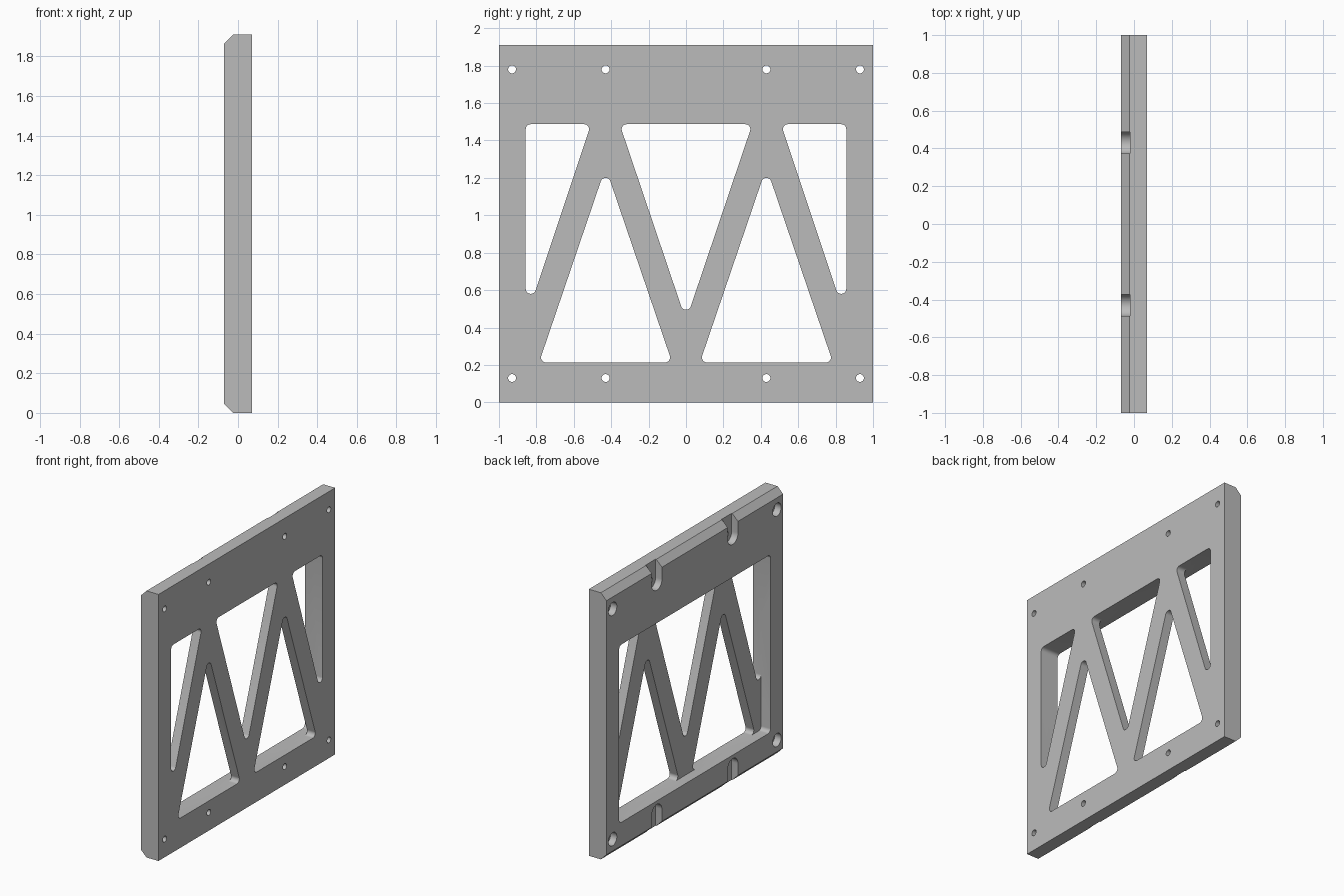
import bpy
import bmesh
from math import atan2, cos, pi, sin, tau
from mathutils import Vector

cube = bpy.data.objects.get("Cube")
if cube:
    bpy.data.objects.remove(cube, do_unlink=True)

HEIGHT = 1.91
HALF_THICK = 0.07
CHAMFER = 0.045
FILLET = 0.027
POCKET_FLOOR = 0.005
BORE_FLOOR = -0.02

grey = bpy.data.materials.new("plain grey")
grey.use_nodes = True
colour = (0.5, 0.5, 0.5, 1)
grey.diffuse_color = colour
grey.node_tree.nodes["Principled BSDF"].inputs["Base Color"].default_value = colour


def rounded(centres, radius, step=pi / 16):
    """Outline wrapped around equal circles, listed counter-clockwise."""
    pts = []
    n = len(centres)
    for i, (a, b) in enumerate(centres):
        p, q = centres[i - 1], centres[(i + 1) % n]
        start = atan2(b - p[1], a - p[0]) - pi / 2
        end = atan2(q[1] - b, q[0] - a) - pi / 2
        turn = tau if n == 1 else (end - start) % tau
        count = max(2, round(turn / step))
        for k in range(count if n == 1 else count + 1):
            t = start + turn * k / count
            pts.append((a + radius * cos(t), b + radius * sin(t)))
    return pts


def prism(name, points, depth):
    """Extrude a closed loop of points along a vector."""
    bm = bmesh.new()
    face = bm.faces.new([bm.verts.new(p) for p in points])
    out = bmesh.ops.extrude_face_region(bm, geom=[face])
    moved = [v for v in out["geom"] if isinstance(v, bmesh.types.BMVert)]
    bmesh.ops.translate(bm, verts=moved, vec=Vector(depth))
    bmesh.ops.recalc_face_normals(bm, faces=bm.faces)
    mesh = bpy.data.meshes.new(name)
    bm.to_mesh(mesh)
    bm.free()
    mesh.materials.append(grey)
    obj = bpy.data.objects.new(name, mesh)
    bpy.context.collection.objects.link(obj)
    return obj


def cut(target, centres, radius, x0, x1):
    """Remove a rounded shape from the panel between two depths."""
    outline = rounded(centres, radius)
    cutter = prism("cutter", [(x0, y, z) for y, z in outline], (x1 - x0, 0, 0))
    cutter.hide_render = True
    mod = target.modifiers.new("cut", 'BOOLEAN')
    mod.operation = 'DIFFERENCE'
    mod.solver = 'EXACT'
    mod.object = cutter
    bpy.context.view_layer.objects.active = target
    bpy.ops.object.modifier_apply(modifier=mod.name)
    bpy.data.objects.remove(cutter, do_unlink=True)


# Slab with the two long edges chamfered on one side
T, C = HALF_THICK, CHAMFER
profile = [(T, 0), (T, HEIGHT), (C - T, HEIGHT), (-T, HEIGHT - C), (-T, C), (C - T, 0)]
panel = prism("truss_panel", [(x, -1, z) for x, z in profile], (0, 2, 0))

LOW, HIGH, SIDE = 0.24, 1.46, 0.83
OUT = 0.2

# Shallow pocket that thins the ribs
cut(panel, [(-SIDE, LOW), (SIDE, LOW), (SIDE, HIGH), (-SIDE, HIGH)],
    FILLET, -OUT, POCKET_FLOOR)

# Window openings between the ribs
cut(panel, [(0, 0.522), (0.317, HIGH), (-0.317, HIGH)], FILLET, -OUT, OUT)
for s in (-1, 1):
    cut(panel, [(s * 0.43 - 0.318, LOW), (s * 0.43 + 0.318, LOW), (s * 0.43, 1.173)],
        FILLET, -OUT, OUT)
    side = [(s * SIDE, 0.607), (s * SIDE, HIGH), (s * 0.545, HIGH)]
    cut(panel, side if s > 0 else side[::-1], FILLET, -OUT, OUT)

# Screw holes, corner counterbores and open-ended slots
for s in (-1, 1):
    for z, beyond in ((0.13, -OUT), (1.78, HEIGHT + OUT)):
        for y in (0.43, 0.93):
            cut(panel, [(s * y, z)], 0.021, -OUT, OUT)
        cut(panel, [(s * 0.93, z)], 0.047, -OUT, BORE_FLOOR)
        cut(panel, [(s * 0.43, z), (s * 0.43, beyond)], 0.058, -OUT, BORE_FLOOR)

# Smooth the rounded walls, keep the edges sharp
bpy.ops.object.select_all(action='DESELECT')
panel.select_set(True)
bpy.context.view_layer.objects.active = panel
bpy.ops.object.shade_smooth_by_angle(angle=pi / 6)
